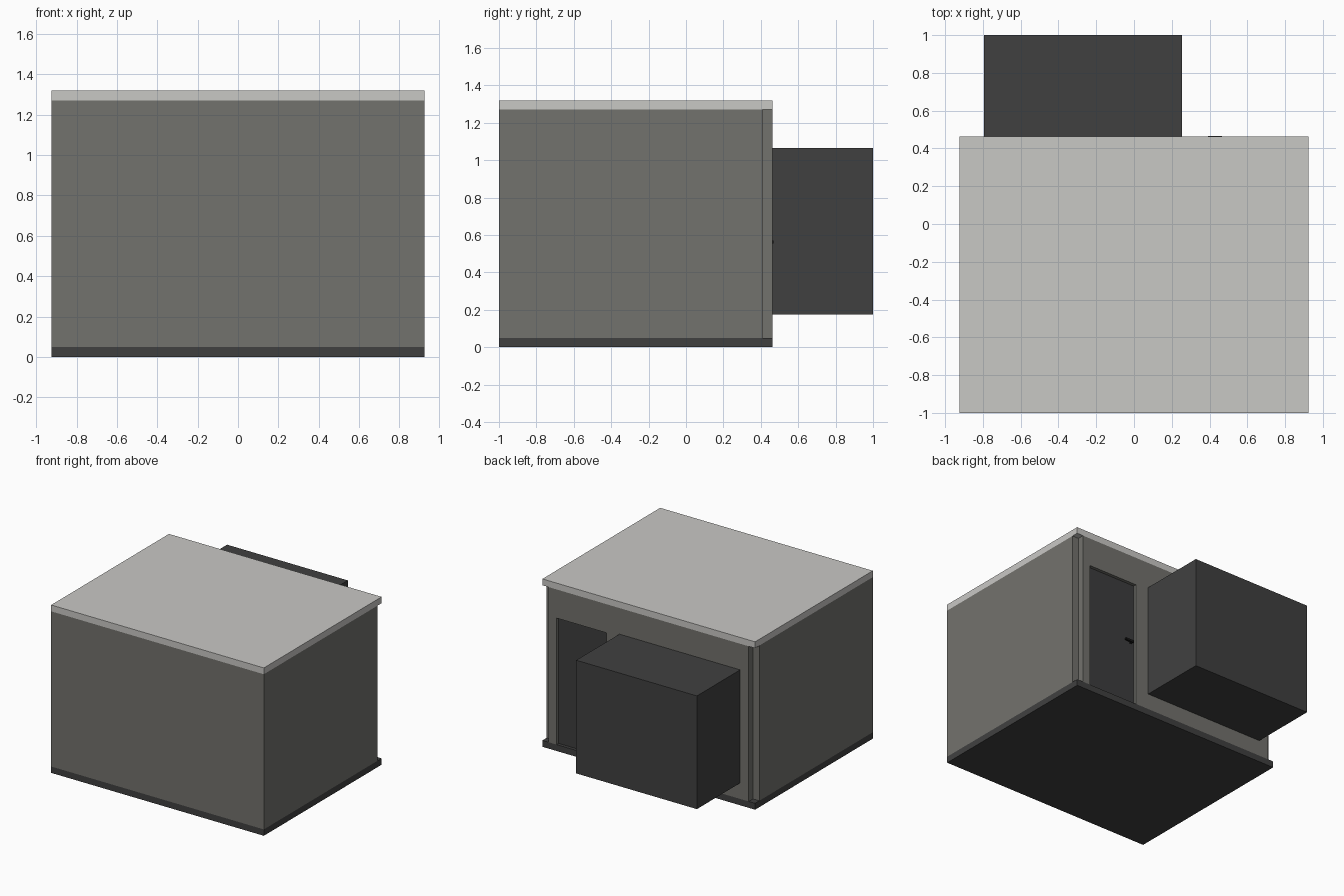
import bpy, bmesh

if "Cube" in bpy.data.objects:
    bpy.data.objects.remove(bpy.data.objects["Cube"])


def material(name, rgb):
    m = bpy.data.materials.new(name)
    m.diffuse_color = (*rgb, 1.0)
    m.use_nodes = True
    m.node_tree.nodes["Principled BSDF"].inputs["Base Color"].default_value = m.diffuse_color
    return m


ROOF = material("pale grey", (0.584, 0.578, 0.558))
WALL = material("warm grey", (0.171, 0.168, 0.153))
DARK = material("dark grey", (0.051, 0.051, 0.051))
DOOR = material("door grey", (0.046, 0.046, 0.047))
BLACK = material("black", (0.008, 0.008, 0.008))


def prism(name, outline, y0, y1, mat):
    """Extrude an (x, z) outline from y0 to y1."""
    bm = bmesh.new()
    face = bm.faces.new([bm.verts.new((x, y0, z)) for x, z in outline])
    ext = bmesh.ops.extrude_face_region(bm, geom=[face])
    verts = [g for g in ext["geom"] if isinstance(g, bmesh.types.BMVert)]
    bmesh.ops.translate(bm, verts=verts, vec=(0, y1 - y0, 0))
    bmesh.ops.recalc_face_normals(bm, faces=bm.faces)
    mesh = bpy.data.meshes.new(name)
    bm.to_mesh(mesh)
    bm.free()
    mesh.materials.append(mat)
    obj = bpy.data.objects.new(name, mesh)
    bpy.context.collection.objects.link(obj)
    return obj


def box(name, x, y, z, mat):
    outline = [(x[0], z[0]), (x[1], z[0]), (x[1], z[1]), (x[0], z[1])]
    return prism(name, outline, y[0], y[1], mat)


W, BACK, INNER = 0.925, 0.463, 0.41   # half width, back plane, back of side walls
FLOOR, CEIL = 0.05, 1.27
DX0, DX1, DTOP = 0.368, 0.802, 1.045  # door opening

# Floor slab, main walls and roof slab
box("floor_slab", (-W, W), (-1, BACK), (0, FLOOR), DARK)
box("main_walls", (-W, W), (-1, INNER), (FLOOR, CEIL), WALL)
box("roof_slab", (-W, W), (-1, BACK), (CEIL, 1.32), ROOF)

# Back wall: inset at both corners, with the doorway cut out
P = 0.87
prism("back_wall", [(-P, FLOOR), (DX0, FLOOR), (DX0, DTOP), (DX1, DTOP),
                    (DX1, FLOOR), (P, FLOOR), (P, CEIL), (-P, CEIL)],
      INNER, BACK, WALL)

# Recessed door with lever handle
box("door", (DX0, DX1), (INNER, 0.438), (FLOOR, DTOP), DOOR)
box("handle_stem", (0.395, 0.412), (0.438, 0.456), (0.553, 0.57), BLACK)
box("handle_lever", (0.392, 0.465), (0.454, 0.467), (0.553, 0.57), BLACK)

# Large equipment box on the back wall
box("equipment_box", (-0.795, 0.255), (BACK, 1.0), (0.175, 1.065), DARK)
